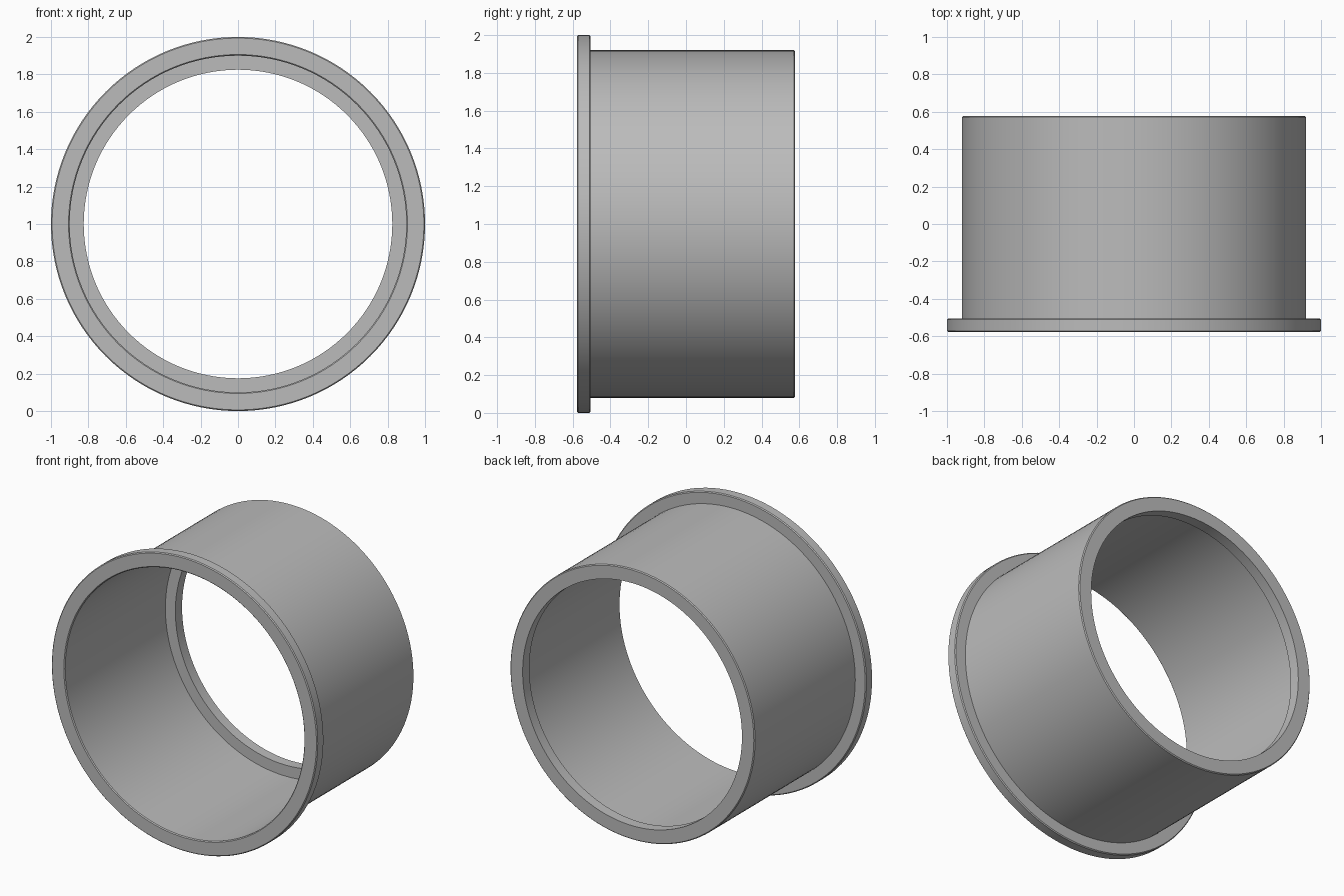
import bpy, bmesh, math
from mathutils import Matrix, Vector

cube = bpy.data.objects.get("Cube")
if cube:
    bpy.data.objects.remove(cube, do_unlink=True)

grey = bpy.data.materials.new("plain grey")
grey.use_nodes = True
colour = (0.5, 0.5, 0.5, 1)
grey.diffuse_color = colour
grey.node_tree.nodes["Principled BSDF"].inputs["Base Color"].default_value = colour

# Main dimensions
SEGMENTS = 128
CHAMFER = 0.006
FRONT, BACK = -0.577, 0.577
FLANGE_BACK, LIP_FRONT = -0.505, 0.505
FLANGE_R, BARREL_R, BORE_R, LIP_R = 1.0, 0.92, 0.9, 0.825


def chamfered(corners):
    """Closed profile of (radius, y, cut) with the marked corners cut."""
    points = []
    for i, (r, y, cut) in enumerate(corners):
        here = Vector((r, y))
        if not cut:
            points.append(here)
            continue
        for other in (corners[i - 1], corners[(i + 1) % len(corners)]):
            points.append(here + (Vector(other[:2]) - here).normalized() * CHAMFER)
    return points


def lathe(name, profile):
    """Spin a closed profile about the y axis, raised to stand on the floor."""
    bm = bmesh.new()
    rings = []
    for i in range(SEGMENTS):
        turn = Matrix.Rotation(math.tau * i / SEGMENTS, 3, 'Y')
        rings.append([bm.verts.new(turn @ Vector((0, y, r)) + Vector((0, 0, FLANGE_R)))
                      for r, y in profile])
    n = len(profile)
    for i, ring in enumerate(rings):
        following = rings[(i + 1) % SEGMENTS]
        for j in range(n):
            k = (j + 1) % n
            bm.faces.new((ring[j], ring[k], following[k], following[j]))
    bmesh.ops.recalc_face_normals(bm, faces=bm.faces)
    mesh = bpy.data.meshes.new(name)
    bm.to_mesh(mesh)
    bm.free()
    mesh.materials.append(grey)
    obj = bpy.data.objects.new(name, mesh)
    bpy.context.collection.objects.link(obj)
    bpy.ops.object.select_all(action='DESELECT')
    obj.select_set(True)
    bpy.context.view_layer.objects.active = obj
    bpy.ops.object.shade_smooth_by_angle(angle=math.radians(30))
    return obj


# Flanged sleeve with an inward lip at the back
lathe("flanged_sleeve", chamfered([
    (BORE_R, FRONT, True),
    (FLANGE_R, FRONT, True),
    (FLANGE_R, FLANGE_BACK, True),
    (BARREL_R, FLANGE_BACK, False),
    (BARREL_R, BACK, True),
    (LIP_R, BACK, False),
    (LIP_R, LIP_FRONT, False),
    (BORE_R, LIP_FRONT, False),
]))
